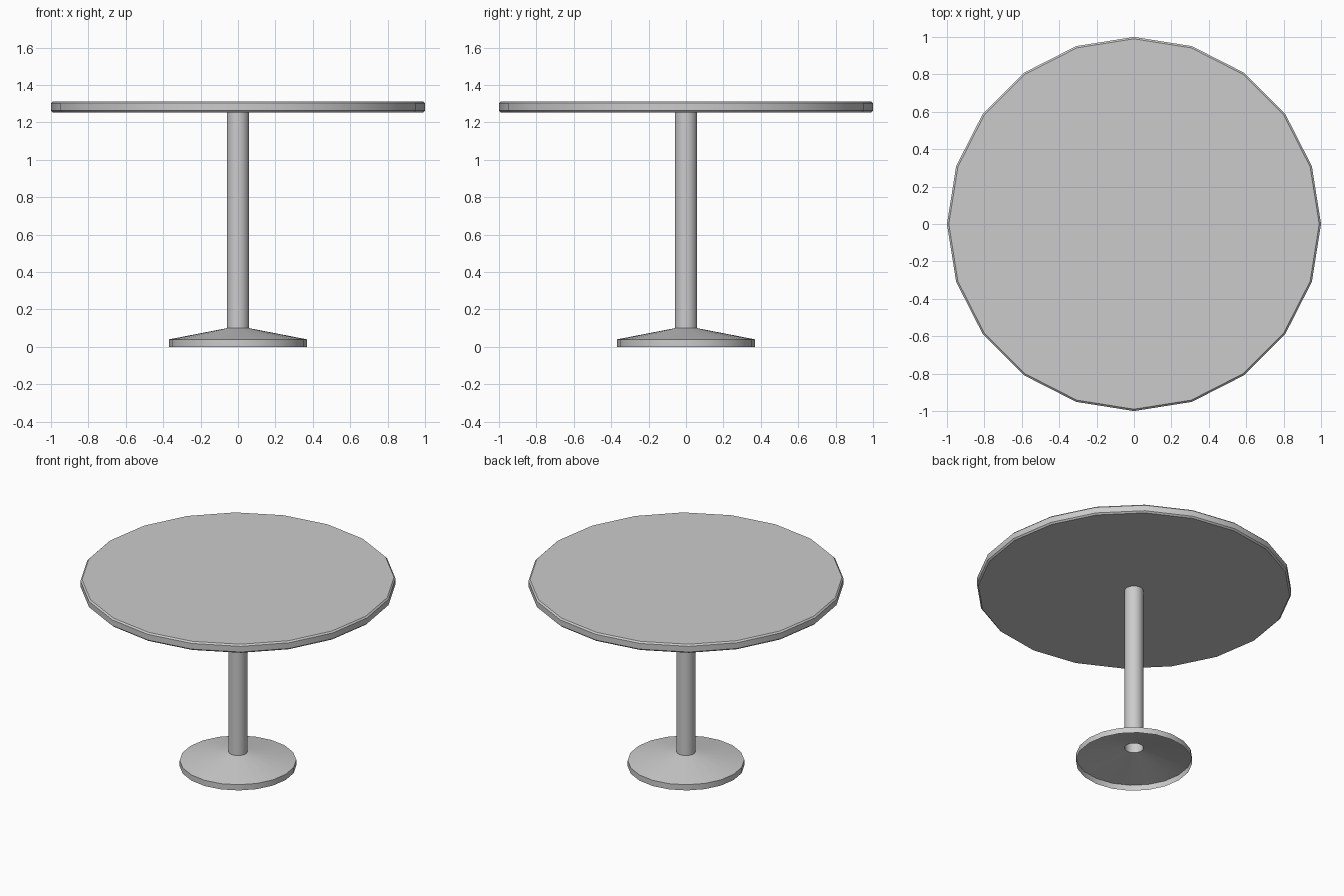
import bpy, bmesh, math

if "Cube" in bpy.data.objects:
    bpy.data.objects.remove(bpy.data.objects["Cube"])

SIDES = 20


def lathe(name, profile, cap_ends=False):
    """Turn a (radius, z) profile round the z axis into a 20-sided surface."""
    bm = bmesh.new()
    rings = []
    for r, z in profile:
        rings.append([bm.verts.new((r * math.cos(2 * math.pi * i / SIDES),
                                    r * math.sin(2 * math.pi * i / SIDES), z))
                      for i in range(SIDES)])
    for low, high in zip(rings, rings[1:]):
        for i in range(SIDES):
            j = (i + 1) % SIDES
            bm.faces.new((low[i], low[j], high[j], high[i]))
    if cap_ends:
        bm.faces.new(rings[0][::-1])
        bm.faces.new(rings[-1])
    mesh = bpy.data.meshes.new(name)
    bm.to_mesh(mesh)
    bm.free()
    obj = bpy.data.objects.new(name, mesh)
    bpy.context.collection.objects.link(obj)
    bpy.ops.object.select_all(action='DESELECT')
    obj.select_set(True)
    bpy.context.view_layer.objects.active = obj
    bpy.ops.object.shade_smooth_by_angle(angle=math.radians(25))
    return obj


# Round top with narrow chamfers along both edges
lathe("table_top", [(0.99, 1.253), (1.0, 1.263), (1.0, 1.303), (0.99, 1.313)], cap_ends=True)

# Open tubular column
lathe("column", [(0.06, 0.10), (0.06, 1.253)])

# Hollow foot: upright rim and sloping cover, open underneath
lathe("foot", [(0.37, 0.0), (0.37, 0.04), (0.06, 0.10)])
